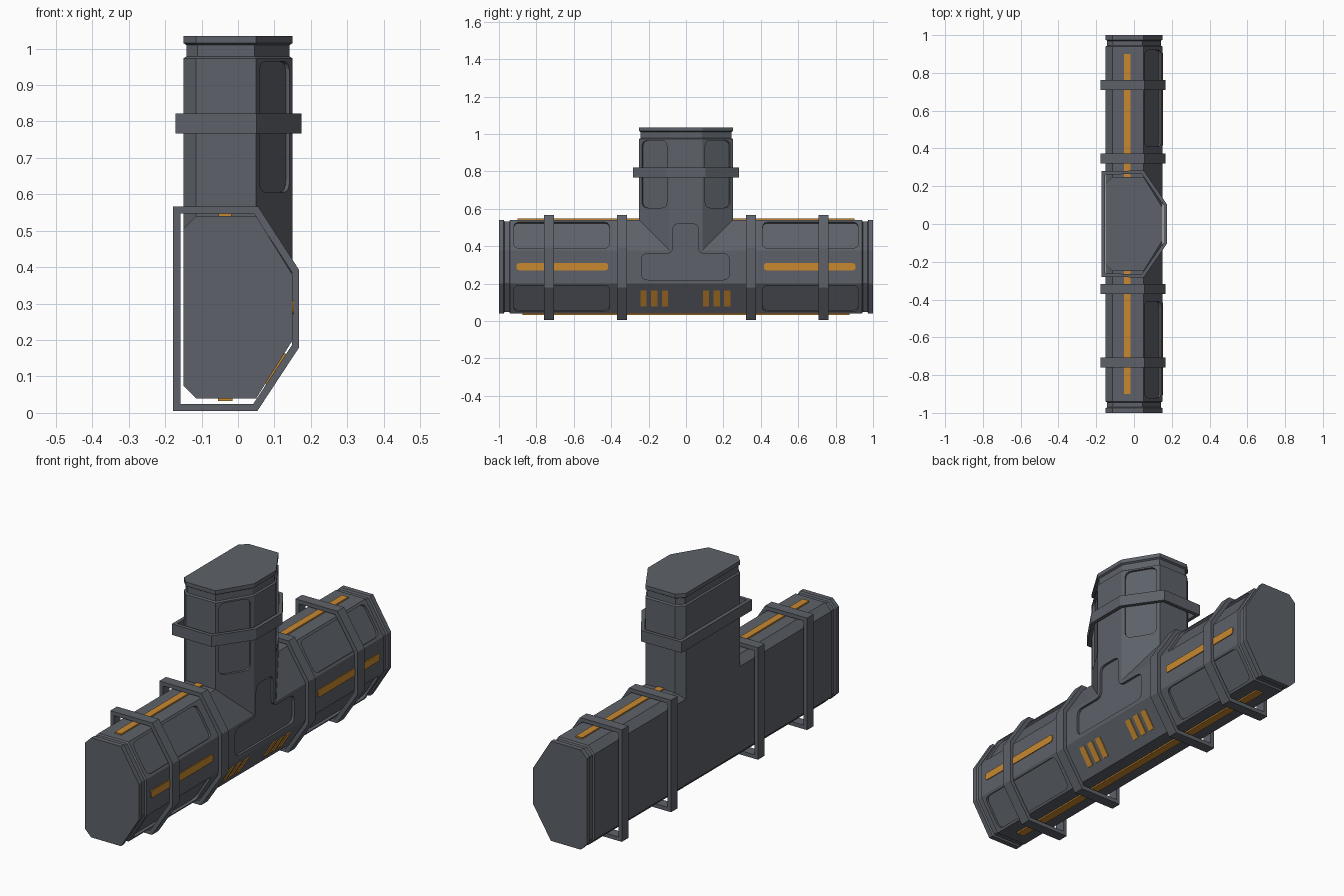
import bpy, bmesh, math
from mathutils import Vector

if "Cube" in bpy.data.objects:
    bpy.data.objects.remove(bpy.data.objects["Cube"])

def material(name, rgb):
    m = bpy.data.materials.new(name)
    m.diffuse_color = (*rgb, 1)
    m.use_nodes = True
    m.node_tree.nodes["Principled BSDF"].inputs["Base Color"].default_value = m.diffuse_color
    return m

GREY = material("steel grey", (0.11, 0.12, 0.14))
ORANGE = material("amber orange", (0.58, 0.25, 0.03))
X, Y, Z = Vector((1, 0, 0)), Vector((0, 1, 0)), Vector((0, 0, 1))

def offset(poly, d):
    """Shrink a counter-clockwise outline by d."""
    out, n = [], len(poly)
    for i in range(n):
        a, b, c = (Vector(poly[(i + k) % n]) for k in (-1, 0, 1))
        e, f = (b - a).normalized(), (c - b).normalized()
        n1, n2 = Vector((-e.y, e.x)), Vector((-f.y, f.x))
        out.append(tuple(b + (n1 + n2) * d / (1 + n1.dot(n2))))
    return out

def rounded(poly, r, steps=4):
    """Round every corner of an outline."""
    out, n = [], len(poly)
    for i in range(n):
        a, b, c = (Vector(poly[(i + k) % n]) for k in (-1, 0, 1))
        p, q = b + (a - b).normalized() * r, b + (c - b).normalized() * r
        for k in range(steps + 1):
            t = k / steps
            out.append(tuple(p * (1 - t) ** 2 + b * 2 * t * (1 - t) + q * t * t))
    return out

def loft(name, sections, origin, u, v, w, mat, closed=False):
    """Join outlines [(points, height)] along w; closed makes a ring, else capped."""
    bm = bmesh.new()
    rows = [[bm.verts.new(Vector(origin) + u * p[0] + v * p[1] + w * h) for p in pts]
            for pts, h in sections]
    n = len(rows[0])
    for k in range(len(rows) if closed else len(rows) - 1):
        a, b = rows[k], rows[(k + 1) % len(rows)]
        for i in range(n):
            j = (i + 1) % n
            bm.faces.new((a[i], a[j], b[j], b[i]))
    if not closed:
        bm.faces.new(rows[0])
        bm.faces.new(rows[-1])
    bmesh.ops.recalc_face_normals(bm, faces=bm.faces)
    me = bpy.data.meshes.new(name)
    bm.to_mesh(me)
    bm.free()
    me.materials.append(mat)
    ob = bpy.data.objects.new(name, me)
    bpy.context.collection.objects.link(ob)
    return ob

def band(name, outer, thick, origin, u, v, w, width):
    inner, h = offset(outer, thick), width / 2
    return loft(name, [(outer, -h), (outer, h), (inner, h), (inner, -h)],
                origin, u, v, w, GREY, True)

def rect(a, b):
    return [(-a, -b), (a, -b), (a, b), (-a, b)]

def boolean(target, tool, op):
    mod = target.modifiers.new(op, 'BOOLEAN')
    mod.operation, mod.solver, mod.object = op, 'EXACT', tool
    bpy.context.view_layer.update()
    dg = bpy.context.evaluated_depsgraph_get()
    me = bpy.data.meshes.new_from_object(target.evaluated_get(dg))
    target.modifiers.clear()
    target.data = me
    bpy.data.objects.remove(tool)

# main pipe along y, with a grooved neck near each end
pipe = [(-.15, .075), (-.115, .04), (.05, .04), (.15, .20),
        (.15, .378), (.05, .54), (-.115, .54), (-.15, .505)]
neck = offset(pipe, .008)
body = loft("pipe_body", [(pipe, -1), (pipe, -.975), (neck, -.97), (neck, -.945), (pipe, -.94),
            (pipe, .94), (neck, .945), (neck, .97), (pipe, .975), (pipe, 1)],
            (0, 0, 0), X, Z, Y, GREY)

# upright branch
stub = [(-.15, -.215), (-.115, -.25), (.05, -.25), (.15, -.088),
        (.15, .088), (.05, .25), (-.115, .25), (-.15, .215)]
sneck = offset(stub, .008)
branch = loft("branch", [(stub, .3), (stub, .973), (sneck, .978), (sneck, 1.01),
              (stub, 1.015), (stub, 1.035)], (0, 0, 0), X, Y, Z, GREY)
boolean(body, branch, 'UNION')

# recessed panels on the sloping faces
DEPTH = .012
up_n = Vector((.162, 0, .10)).normalized()
up_v = Vector((-.10, 0, .162)).normalized()
lo_n = Vector((.16, 0, -.10)).normalized()
lo_v = Vector((.10, 0, .16)).normalized()
panel = rounded(rect(.255, .082), .03)
for s in (-1, 1):
    for z, v, n in ((.459, up_v, up_n), (.12, lo_v, lo_n)):
        boolean(body, loft("cutter", [(panel, -DEPTH), (panel, .03)],
                (.10, s * .665, z), Y, v, n, GREY), 'DIFFERENCE')
    n = Vector((.162, s * .10, 0)).normalized()
    n = Vector((.162, s * .10, 0)).normalized()
    v = Vector((-.10, s * .162, 0)).normalized()
    side = rounded(rect(.079, .18), .035)
    boolean(body, loft("cutter", [(side, -DEPTH), (side, .03)],
            (.10, s * .169, .785), v, Z, n, GREY), 'DIFFERENCE')

# recessed inverted T on the junction
tee = rounded([(-.238, .22), (.232, .22), (.232, .36), (.065, .36),
               (.065, .52), (-.07, .52), (-.07, .36), (-.238, .36)], .035)
boolean(body, loft("cutter", [(tee, -DEPTH), (tee, .03)], (.15, 0, 0), Y, Z, X, GREY),
        'DIFFERENCE')

# clamp frames standing off the flat back side
clamp = [(-.178, .005), (.053, .005), (.168, .18), (.168, .392), (.055, .567), (-.178, .567)]
for i, y in enumerate((-.732, -.343, .347, .736)):
    band(f"pipe_clamp_{i + 1}", clamp, .02, (0, y, 0), X, Z, Y, .053)
collar = [(-.171, -.28), (.051, -.283), (.174, -.105), (.174, .105), (.051, .283), (-.171, .28)]
band("branch_clamp", collar, .018, (0, 0, .794), X, Y, Z, .055)

# amber strips: top, side and underside
for s, tag in ((-1, "front"), (1, "back")):
    loft(f"top_strip_{tag}", [(rect(.018, .325), -.002), (rect(.018, .325), .007)],
         (-.036, s * .575, .54), X, Y, Z, ORANGE)
    bar = rounded(rect(.245, .019), .015)
    loft(f"side_strip_{tag}", [(bar, -.002), (bar, .004)],
         (.15, s * .661, .29), Y, Z, X, ORANGE)
    # three vents on the lower slope
    for k in range(3):
        slot = rect(.0165, .05)
        loft(f"vent_{tag}_{k + 1}", [(slot, -.002), (slot, .005)],
             (.101, s * (.11 + .057 * k) - .003, .122), Y, lo_v, lo_n, ORANGE)
loft("bottom_strip", [(rect(.02, .875), -.002), (rect(.02, .875), .007)],
     (-.035, 0, .04), X, Y, -Z, ORANGE)
